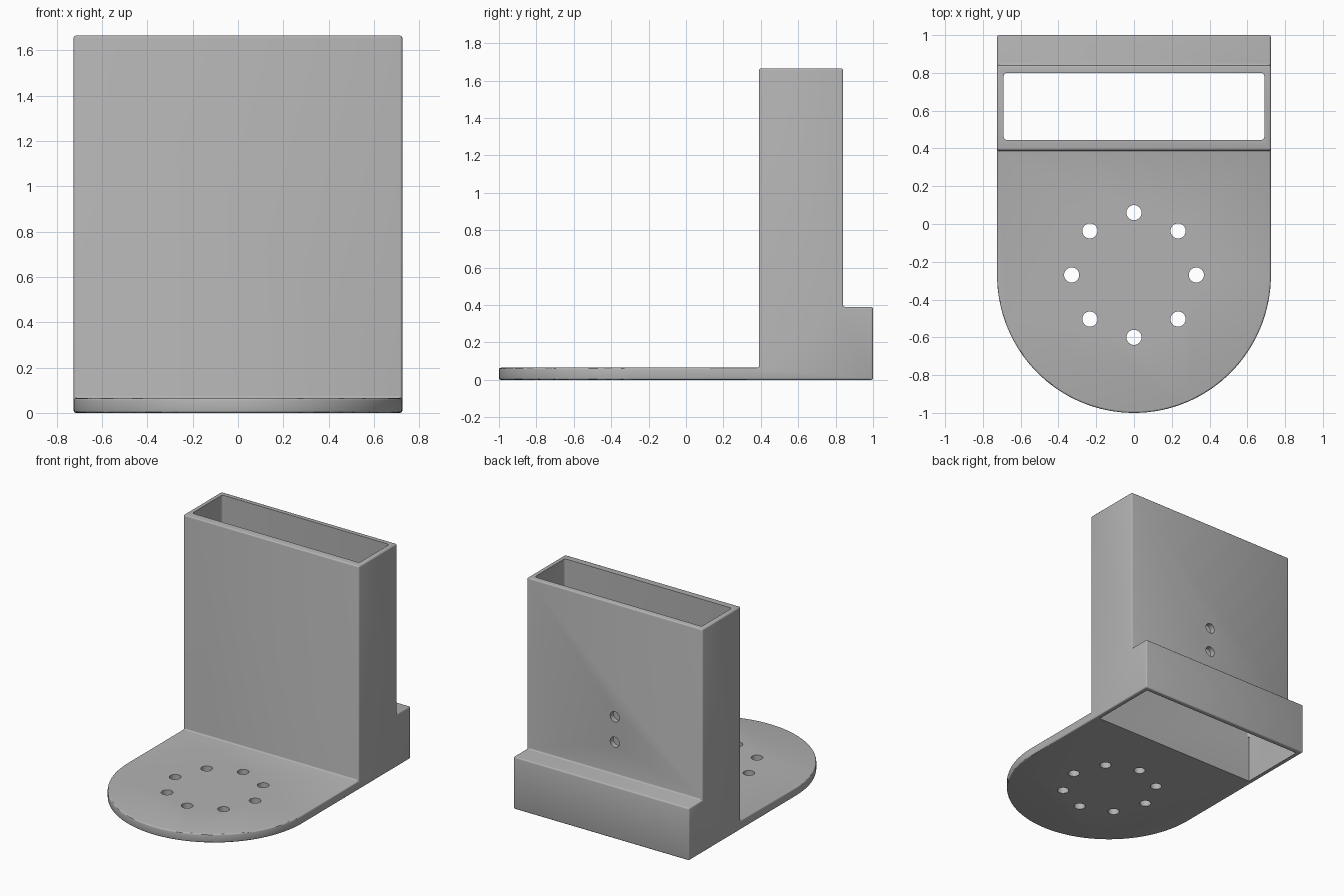
import bpy, bmesh, math
from mathutils import Matrix, Vector

cube = bpy.data.objects.get("Cube")
if cube:
    bpy.data.objects.remove(cube, do_unlink=True)

HALF_W = 0.725      # half width of plate and sleeve
ARC_Y = -0.27       # centre of the rounded end and of the hole ring
WALL = 0.035

grey = bpy.data.materials.new("plain grey")
grey.use_nodes = True
grey.diffuse_color = (0.45, 0.45, 0.45, 1)
grey.node_tree.nodes["Principled BSDF"].inputs["Base Color"].default_value = grey.diffuse_color


def prism(name, points, direction):
    """Extrude a closed outline of 3D points along a direction."""
    bm = bmesh.new()
    face = bm.faces.new([bm.verts.new(p) for p in points])
    result = bmesh.ops.extrude_face_region(bm, geom=[face])
    moved = [g for g in result["geom"] if isinstance(g, bmesh.types.BMVert)]
    bmesh.ops.translate(bm, verts=moved, vec=Vector(direction))
    bmesh.ops.recalc_face_normals(bm, faces=bm.faces)
    return add_object(name, bm)


def add_object(name, bm):
    mesh = bpy.data.meshes.new(name)
    bm.to_mesh(mesh)
    bm.free()
    mesh.materials.append(grey)
    obj = bpy.data.objects.new(name, mesh)
    bpy.context.collection.objects.link(obj)
    return obj


def box(name, x, y0, y1, z0, z1, corner=0):
    """Box centred on x = 0, with optionally rounded upright edges."""
    outline = [(-x, y0, z0), (x, y0, z0), (x, y1, z0), (-x, y1, z0)]
    obj = prism(name, outline, (0, 0, z1 - z0))
    if corner:
        bm = bmesh.new()
        bm.from_mesh(obj.data)
        upright = [e for e in bm.edges if abs(e.verts[0].co.z - e.verts[1].co.z) > 0.01]
        bmesh.ops.bevel(bm, geom=upright, offset=corner, segments=4, profile=0.5, affect='EDGES')
        bm.to_mesh(obj.data)
        bm.free()
    return obj


def rod(name, radius, length, centre, turn=0):
    bm = bmesh.new()
    place = Matrix.Translation(centre) @ Matrix.Rotation(turn, 4, 'X')
    bmesh.ops.create_cone(bm, cap_ends=True, segments=32, radius1=radius,
                          radius2=radius, depth=length, matrix=place)
    return add_object(name, bm)


def apply(obj, mod):
    bpy.context.view_layer.objects.active = obj
    bpy.ops.object.modifier_apply(modifier=mod.name)


def combine(obj, other, operation):
    mod = obj.modifiers.new(operation.lower(), 'BOOLEAN')
    mod.operation, mod.solver, mod.object = operation, 'EXACT', other
    apply(obj, mod)
    bpy.data.objects.remove(other, do_unlink=True)


# Sleeve with its stepped foot, drawn as a side profile
profile = [(0.39, 0), (1, 0), (1, 0.39), (0.84, 0.39), (0.84, 1.665), (0.39, 1.665)]
holder = prism("sleeve_and_base", [(-HALF_W, y, z) for y, z in profile], (2 * HALF_W, 0, 0))

# Base plate with a round front
arc = [math.pi + math.pi * i / 64 for i in range(65)]
outline = [(HALF_W * math.cos(a), ARC_Y + (1 + ARC_Y) * math.sin(a), 0) for a in arc]
outline += [(HALF_W, 0.6, 0), (-HALF_W, 0.6, 0)]
combine(holder, prism("base_plate", outline, (0, 0, 0.065)), 'UNION')

# Merge coplanar faces, then soften the outer edges
flat = holder.modifiers.new("merge_flats", 'DECIMATE')
flat.decimate_type, flat.angle_limit = 'DISSOLVE', math.radians(1)
apply(holder, flat)
soft = holder.modifiers.new("soft_edges", 'BEVEL')
soft.width, soft.segments = 0.01, 3
soft.limit_method, soft.angle_limit = 'ANGLE', math.radians(40)
apply(holder, soft)

# Slot through the sleeve and the wider hollow of the foot
combine(holder, box("slot", HALF_W - WALL, 0.445, 0.80, -0.1, 1.8, corner=0.018), 'DIFFERENCE')
combine(holder, box("foot_hollow", HALF_W - WALL, 0.445, 1 - WALL, -0.1, 0.355), 'DIFFERENCE')

# Ring of holes in the plate
for i in range(8):
    a = i * math.pi / 4
    spot = (0.33 * math.cos(a), ARC_Y + 0.33 * math.sin(a), 0.03)
    combine(holder, rod("plate_hole", 0.04, 0.3, spot), 'DIFFERENCE')

# Two screw holes in the back wall
for z in (0.63, 0.82):
    combine(holder, rod("back_hole", 0.038, 0.2, (0, 0.84, z), math.pi / 2), 'DIFFERENCE')

bpy.ops.object.select_all(action='DESELECT')
holder.select_set(True)
bpy.context.view_layer.objects.active = holder
bpy.ops.object.shade_smooth_by_angle(angle=math.radians(30))
